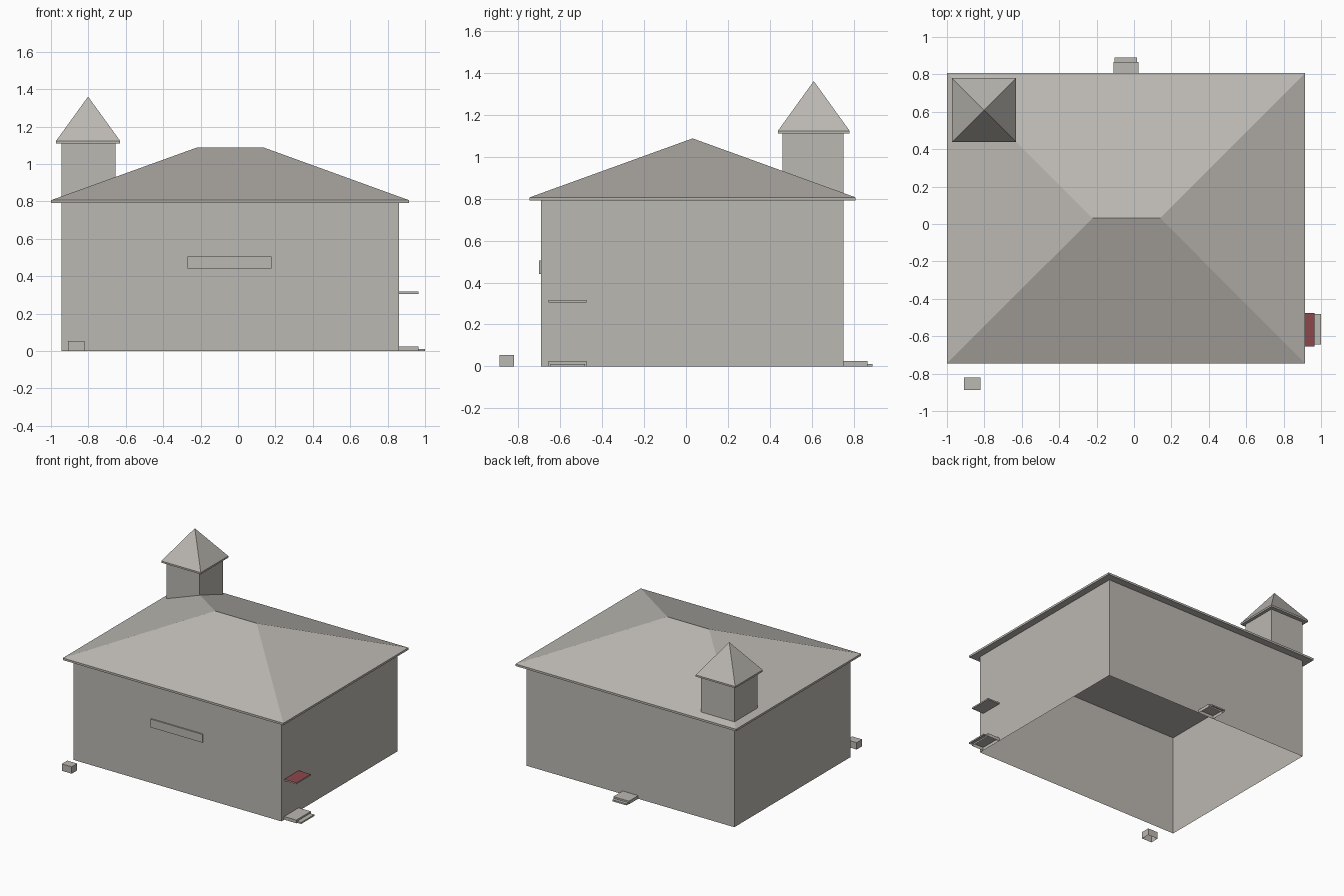
import bpy, bmesh

cube = bpy.data.objects.get("Cube")
if cube:
    bpy.data.objects.remove(cube, do_unlink=True)


def make_material(name, rgb):
    mat = bpy.data.materials.new(name)
    mat.use_nodes = True
    color = (*rgb, 1.0)
    mat.diffuse_color = color
    mat.node_tree.nodes["Principled BSDF"].inputs["Base Color"].default_value = color
    return mat


stone = make_material("warm grey", (0.50, 0.48, 0.445))
red = make_material("dull red", (0.27, 0.063, 0.072))


def finish(name, bm, *mats):
    bmesh.ops.recalc_face_normals(bm, faces=bm.faces)
    mesh = bpy.data.meshes.new(name)
    bm.to_mesh(mesh)
    bm.free()
    obj = bpy.data.objects.new(name, mesh)
    for mat in mats or (stone,):
        mesh.materials.append(mat)
    bpy.context.collection.objects.link(obj)
    return obj


def box(name, xs, ys, zs, open_faces=""):
    """Box from ranges; open_faces may name 'bottom' and 'top'."""
    bm = bmesh.new()
    rings = [[bm.verts.new((x, y, z)) for x, y in
              ((xs[0], ys[0]), (xs[1], ys[0]), (xs[1], ys[1]), (xs[0], ys[1]))] for z in zs]
    for i in range(4):
        j = (i + 1) % 4
        bm.faces.new((rings[0][i], rings[0][j], rings[1][j], rings[1][i]))
    if "bottom" not in open_faces:
        bm.faces.new(rings[0][::-1])
    if "top" not in open_faces:
        bm.faces.new(rings[1])
    return finish(name, bm)


def hip_roof(name, xs, ys, zs, ridge):
    """Thin eave band topped by four slopes; zs = underside, eave, ridge heights."""
    bm = bmesh.new()
    corners = ((xs[0], ys[0]), (xs[1], ys[0]), (xs[1], ys[1]), (xs[0], ys[1]))
    low, eave = [[bm.verts.new((x, y, z)) for x, y in corners] for z in zs[:2]]
    mid_y = sum(ys) / 2
    a, b = [bm.verts.new((x, mid_y, zs[2])) for x in ridge]
    bm.faces.new(low[::-1])
    for i in range(4):
        j = (i + 1) % 4
        bm.faces.new((low[i], low[j], eave[j], eave[i]))
    for face in ((eave[0], eave[1], b, a), (eave[1], eave[2], b),
                 (eave[2], eave[3], a, b), (eave[3], eave[0], a)):
        bm.faces.new(face)
    bmesh.ops.remove_doubles(bm, verts=bm.verts, dist=0.0001)
    return finish(name, bm)


# Main building: hollow walls under a hipped roof
box("walls", (-0.945, 0.86), (-0.69, 0.75), (0, 0.79), "bottom top")
hip_roof("main_roof", (-1.0, 0.915), (-0.745, 0.808), (0.79, 0.806, 1.087), (-0.222, 0.14))

# Corner tower with pyramid roof
box("tower", (-0.945, -0.655), (0.46, 0.75), (0.80, 1.11), "top")
hip_roof("tower_roof", (-0.973, -0.63), (0.438, 0.78), (1.11, 1.123, 1.36), (-0.8015, -0.8015))

# Side and back doorsteps
box("side_step_upper", (0.86, 0.965), (-0.655, -0.475), (0, 0.025), "bottom")
box("side_step_lower", (0.965, 1.0), (-0.645, -0.482), (0, 0.012), "bottom")
box("back_step_upper", (-0.11, 0.025), (0.75, 0.865), (0, 0.025), "bottom")
box("back_step_lower", (-0.105, 0.015), (0.865, 0.89), (0, 0.012), "bottom")

# Awning over the side door, red on top
awning = box("awning", (0.86, 0.965), (-0.655, -0.475), (0.306, 0.317))
awning.data.materials.append(red)
for poly in awning.data.polygons:
    poly.material_index = int(poly.normal.z > 0.5)

# Blank board on the front wall and small block outside
box("front_board", (-0.27, 0.18), (-0.70, -0.69), (0.44, 0.505))
box("ground_block", (-0.908, -0.822), (-0.888, -0.82), (0, 0.054), "bottom")
